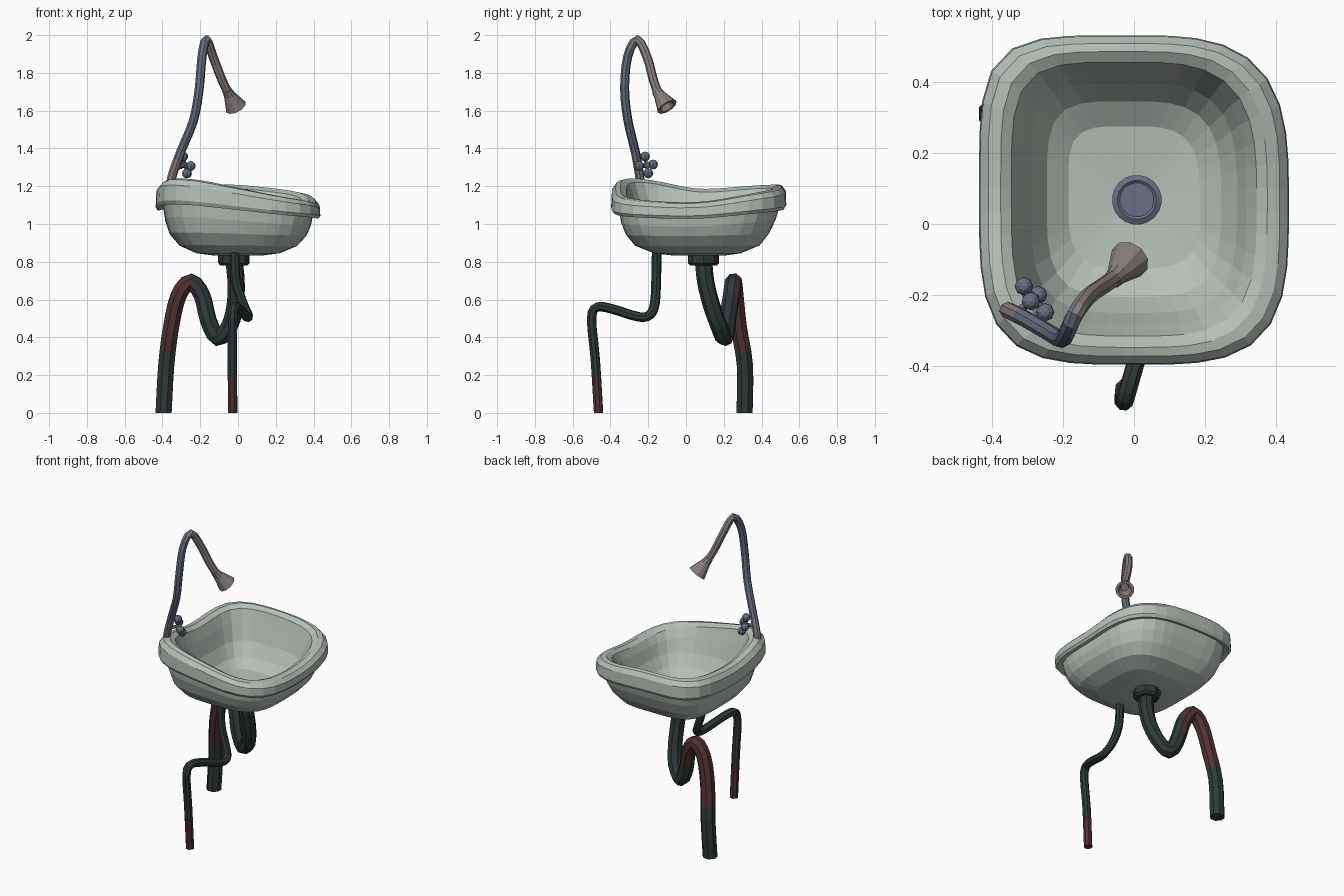
import bpy, bmesh, math
from mathutils import Vector

if "Cube" in bpy.data.objects:
    bpy.data.objects.remove(bpy.data.objects["Cube"])


def material(name, rgb):
    m = bpy.data.materials.new(name)
    m.diffuse_color = (*rgb, 1)
    m.use_nodes = True
    m.node_tree.nodes["Principled BSDF"].inputs["Base Color"].default_value = m.diffuse_color
    return m


PORCELAIN = material("pale green porcelain", (0.465, 0.53, 0.475))
STEEL = material("blue grey metal", (0.135, 0.165, 0.23))
BARE = material("worn brown grey metal", (0.245, 0.21, 0.2))
DARK = material("dark green pipe", (0.026, 0.043, 0.04))
RUST = material("dark red pipe", (0.085, 0.031, 0.031))


def loft(name, rings, mats, rule=None):
    """Skin a list of equal-length point rings and close both ends."""
    bm = bmesh.new()
    vs = [[bm.verts.new(p) for p in ring] for ring in rings]
    n = len(vs[0])
    for a, b in zip(vs, vs[1:]):
        for i in range(n):
            j = (i + 1) % n
            bm.faces.new((a[i], a[j], b[j], b[i]))
    bm.faces.new(vs[0][::-1])
    bm.faces.new(vs[-1])
    bmesh.ops.recalc_face_normals(bm, faces=bm.faces)
    bm.normal_update()
    if rule:
        for f in bm.faces:
            f.material_index = int(rule(f.calc_center_median(), f.normal))
    me = bpy.data.meshes.new(name)
    bm.to_mesh(me)
    bm.free()
    for m in mats:
        me.materials.append(m)
    ob = bpy.data.objects.new(name, me)
    bpy.context.collection.objects.link(ob)
    return ob


def catmull(p0, p1, p2, p3, t):
    return 0.5 * (2 * p1 + (p2 - p0) * t + (2 * p0 - 5 * p1 + 4 * p2 - p3) * t * t
                  + (3 * p1 - p0 - 3 * p2 + p3) * t ** 3)


def circle(c, u, v, r, n):
    return [c + r * (u * math.cos(2 * math.pi * i / n) + v * math.sin(2 * math.pi * i / n))
            for i in range(n)]


def tube(name, pts, r, mats, rule=None, sides=8, steps=3):
    """Sweep a circle along a smooth path."""
    p = [Vector(q) for q in pts]
    p = [2 * p[0] - p[1]] + p + [2 * p[-1] - p[-2]]
    path = [catmull(*p[i:i + 4], s / steps) for i in range(len(p) - 3) for s in range(steps)]
    path.append(p[-2])
    rings, u = [], Vector((1, 0.1, 0))
    for i, c in enumerate(path):
        t = (path[min(i + 1, len(path) - 1)] - path[max(i - 1, 0)]).normalized()
        if i == len(path) - 1 and abs(c.z) < 1e-6:
            t = Vector((0, 0, -1))
        u = (u - t * u.dot(t)).normalized()
        rings.append(circle(c, u, t.cross(u), r, sides))
    return loft(name, rings, mats, rule)


def lathe(name, base, axis, profile, mat, sides=12):
    """Spin (radius, distance) pairs round an axis."""
    base, t = Vector(base), Vector(axis).normalized()
    u = t.orthogonal().normalized()
    return loft(name, [circle(base + t * d, u, t.cross(u), r, sides) for r, d in profile], [mat])


# Basin: rounded-square rings, with a rim height that swoops round the outline
RIM = [1.11, 1.165, 1.20, 1.20, 1.18, 1.235, 1.185, 1.125]  # from +x, counter-clockwise
CORNER = [3.2, 4.7, 3.7, 3.6]  # squareness of each corner, same order


def rim_offset(a):
    s = (a / (math.pi / 4)) % 8
    i = int(s)
    return catmull(*[RIM[(i + k) % 8] for k in (-1, 0, 1, 2)], s - i) - 1.165


def basin_ring(hx, y0, y1, z, k, n=40):
    out = []
    for i in range(n):
        a = 2 * math.pi * (i + 0.5) / n
        c, s = math.cos(a), math.sin(a)
        e = CORNER[int(a / (math.pi / 2)) % 4]
        r = (abs(c) ** e + abs(s) ** e) ** (-1 / e)
        out.append((hx * r * c, (y0 + y1) / 2 + (y1 - y0) / 2 * r * s, z + k * rim_offset(a)))
    return out


BASIN = [(0.12, -0.06, 0.20, 0.832, 0), (0.22, -0.17, 0.29, 0.845, 0),
         (0.31, -0.27, 0.39, 0.885, 0.05), (0.362, -0.32, 0.44, 0.945, 0.15),
         (0.385, -0.345, 0.475, 1.01, 0.4), (0.395, -0.355, 0.495, 1.07, 0.6),
         (0.425, -0.385, 0.52, 1.062, 0.6), (0.436, -0.396, 0.531, 1.08, 0.65),
         (0.433, -0.393, 0.528, 1.14, 0.95), (0.41, -0.372, 0.508, 1.166, 1),
         (0.375, -0.347, 0.485, 1.172, 1), (0.345, -0.315, 0.455, 1.155, 0.95),
         (0.318, -0.285, 0.43, 1.09, 0.6), (0.29, -0.25, 0.395, 1.0, 0.25),
         (0.245, -0.205, 0.345, 0.925, 0.05), (0.185, -0.125, 0.275, 0.882, 0),
         (0.05, 0.02, 0.12, 0.868, 0)]
loft("basin", [basin_ring(*b) for b in BASIN], [PORCELAIN])

# Drain fitting in the basin floor and nut underneath
lathe("drain_ring", (0.008, 0.068, 0.86), (0, 0, 1),
      [(0.07, 0), (0.07, 0.02), (0.055, 0.028), (0.048, 0.023)], STEEL, 20)
lathe("drain_nut", (-0.022, 0.093, 0.845), (0, 0, -1),
      [(0.083, 0), (0.083, 0.052), (0.07, 0.066)], DARK, 8)

# Waste pipe with its trap: red outer arch, and red on the back of the inner arm
tube("waste_pipe",
     [(-0.02, 0.093, 0.80), (-0.01, 0.105, 0.69), (-0.015, 0.135, 0.57), (-0.045, 0.175, 0.46),
      (-0.107, 0.205, 0.398), (-0.157, 0.22, 0.49), (-0.19, 0.24, 0.62), (-0.25, 0.252, 0.694),
      (-0.315, 0.262, 0.62), (-0.355, 0.28, 0.45), (-0.38, 0.312, 0.25), (-0.394, 0.31, 0)],
     0.046, [DARK, RUST],
     lambda c, n: c.z > 0.3 and (c.x < -0.24 or (c.x < -0.16 and c.z > 0.5 and n.y > 0.2)))

# Supply pipe
tube("supply_pipe",
     [(-0.02, -0.155, 0.86), (-0.012, -0.158, 0.70), (0.025, -0.165, 0.58), (0.052, -0.19, 0.52),
      (0.047, -0.25, 0.508), (0.005, -0.39, 0.55), (-0.018, -0.47, 0.56), (-0.028, -0.50, 0.50),
      (-0.03, -0.48, 0.28), (-0.028, -0.463, 0)],
     0.026, [DARK, RUST], lambda c, n: c.z < 0.2)

# Gooseneck tap and its flared spout
tube("tap_neck",
     [(-0.36, -0.24, 1.16), (-0.35, -0.245, 1.25), (-0.30, -0.27, 1.39), (-0.235, -0.308, 1.55),
      (-0.205, -0.325, 1.72), (-0.19, -0.308, 1.89), (-0.167, -0.257, 1.976),
      (-0.13, -0.205, 1.88), (-0.088, -0.175, 1.77), (-0.05, -0.148, 1.69)],
     0.024, [BARE, STEEL], lambda c, n: c.z > 1.36 and c.x < -0.165)
lathe("spout", (-0.06, -0.158, 1.71), (0.048, 0.058, -0.09),
      [(0.025, 0), (0.031, 0.035), (0.058, 0.118), (0.04, 0.118), (0.024, 0.07)], BARE, 10)

# Tap handle: stem, cross arms and four ball ends
HUB = Vector((-0.28, -0.21, 1.311))
BALLS = [(-0.31, -0.175, 1.315), (-0.25, -0.248, 1.307),
         (-0.29, -0.217, 1.357), (-0.27, -0.2, 1.268)]
stem = Vector((-0.335, -0.252, 1.30))
lathe("handle_stem", stem, HUB - stem,
      [(0.011, 0), (0.011, 0.06), (0.015, 0.062), (0.015, 0.078)], BARE, 8)
for k, b in enumerate(BALLS):
    b = Vector(b)
    lathe(f"handle_arm_{k + 1}", HUB, b - HUB, [(0.009, 0), (0.009, (b - HUB).length)], STEEL, 6)
    bpy.ops.mesh.primitive_uv_sphere_add(segments=8, ring_count=6, radius=0.026, location=b)
    ball = bpy.context.object
    ball.name = f"handle_ball_{k + 1}"
    ball.data.materials.append(STEEL)
